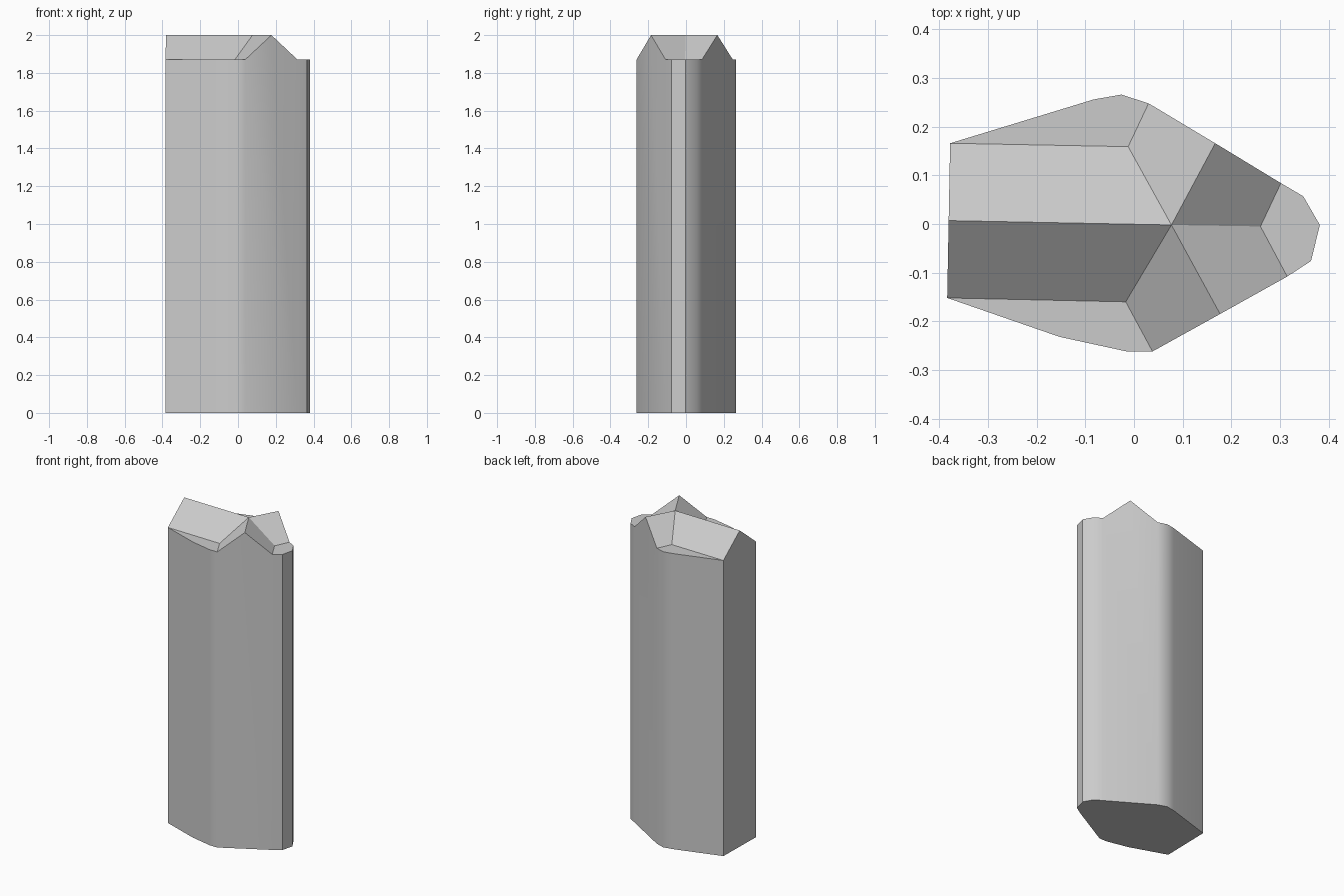
import bpy, bmesh, math

cube = bpy.data.objects.get("Cube")
if cube:
    bpy.data.objects.remove(cube)

EAVE, RIDGE = 1.87, 2.0

stone = bpy.data.materials.new("plain_grey")
stone.use_nodes = True
grey = (0.6, 0.6, 0.6, 1)
stone.diffuse_color = grey
stone.node_tree.nodes["Principled BSDF"].inputs["Base Color"].default_value = grey

# Footprint, counter-clockwise from the left gable's front corner
outline = [(-0.384, -0.152), (-0.153, -0.232), (-0.015, -0.262), (0.038, -0.262),
           (0.315, -0.108), (0.364, -0.076), (0.382, -0.002), (0.348, 0.057),
           (0.302, 0.084), (0.03, 0.248), (-0.026, 0.266), (-0.083, 0.256),
           (-0.378, 0.166)]
# Gable walls: index of the footprint edge -> ridge end above it
gables = {3: (0.177, -0.185), 8: (0.167, 0.166), 12: (-0.381, 0.007)}
# Valley ends, in order after each gable
valleys = [(0.26, -0.005), (-0.012, 0.159), (-0.017, -0.16)]

bm = bmesh.new()
n = len(outline)
low = [bm.verts.new((x, y, 0)) for x, y in outline]
eave = [bm.verts.new((x, y, EAVE)) for x, y in outline]
peak = {i: bm.verts.new((x, y, RIDGE)) for i, (x, y) in gables.items()}
valley = [bm.verts.new((x, y, EAVE)) for x, y in valleys]
hub = bm.verts.new((0.077, -0.002, RIDGE))

# Base and walls, with peaked walls at the three gables
bm.faces.new(low[::-1])
for i in range(n):
    j = (i + 1) % n
    tip = [peak[i]] if i in peak else []
    bm.faces.new([low[i], low[j], eave[j]] + tip + [eave[i]])

# Roof slopes on both sides of each ridge, and flat ledges between gables
starts = list(gables)
for k, i in enumerate(starts):
    j = (i + 1) % n
    after, before = valley[k], valley[k - 1]
    bm.faces.new([peak[i], eave[j], after, hub])
    bm.faces.new([eave[i], peak[i], hub, before])
    end = starts[(k + 1) % 3]
    ledge = [eave[(j + s) % n] for s in range((end - j) % n + 1)]
    bm.faces.new(ledge + [after])

bmesh.ops.recalc_face_normals(bm, faces=bm.faces)
mesh = bpy.data.meshes.new("gabled_column")
bm.to_mesh(mesh)
bm.free()
mesh.materials.append(stone)
column = bpy.data.objects.new("gabled_column", mesh)
bpy.context.collection.objects.link(column)

# Soft rounded wall corners, crisp roof and wall edges
bpy.ops.object.select_all(action='DESELECT')
column.select_set(True)
bpy.context.view_layer.objects.active = column
bpy.ops.object.shade_smooth_by_angle(angle=math.radians(33))
